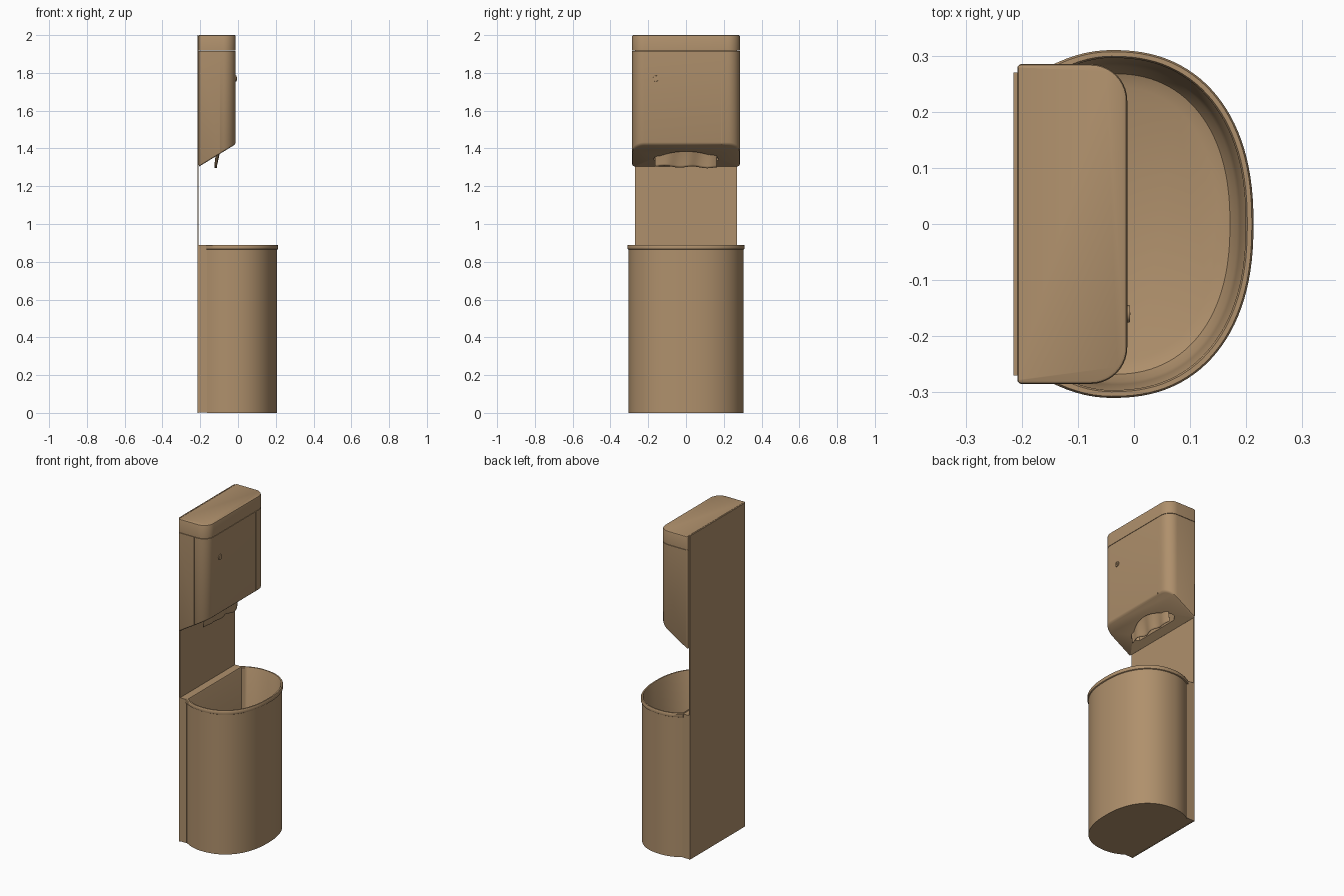
import bpy, bmesh, math

if "Cube" in bpy.data.objects:
    bpy.data.objects.remove(bpy.data.objects["Cube"])

tan = bpy.data.materials.new("tan_plastic")
tan.diffuse_color = (0.43, 0.28, 0.15, 1)
tan.use_nodes = True
tan.node_tree.nodes["Principled BSDF"].inputs["Base Color"].default_value = tan.diffuse_color


def finish(name, bm, smooth=True):
    bmesh.ops.recalc_face_normals(bm, faces=bm.faces)
    me = bpy.data.meshes.new(name)
    bm.to_mesh(me)
    bm.free()
    ob = bpy.data.objects.new(name, me)
    bpy.context.collection.objects.link(ob)
    me.materials.append(tan)
    if smooth:
        shade(ob)
    return ob


def shade(ob):
    bpy.ops.object.select_all(action='DESELECT')
    ob.select_set(True)
    bpy.context.view_layer.objects.active = ob
    bpy.ops.object.shade_smooth_by_angle(angle=math.radians(35))


def loft(name, rings, smooth=True):
    bm = bmesh.new()
    loops = [[bm.verts.new(p) for p in r] for r in rings]
    n = len(loops[0])
    for a, b in zip(loops, loops[1:]):
        for i in range(n):
            j = (i + 1) % n
            bm.faces.new((a[i], a[j], b[j], b[i]))
    bm.faces.new(loops[0])
    bm.faces.new(loops[-1])
    return finish(name, bm, smooth)


def box(name, x0, x1, y0, y1, z0, z1):
    base = [(x0, y0), (x1, y0), (x1, y1), (x0, y1)]
    return loft(name, [[(x, y, z) for x, y in base] for z in (z0, z1)], False)


def cut(target, cutter):
    cutter.hide_render = True
    m = target.modifiers.new("cut", 'BOOLEAN')
    m.operation, m.object, m.solver = 'DIFFERENCE', cutter, 'EXACT'
    bpy.context.view_layer.objects.active = target
    bpy.ops.object.modifier_apply(modifier=m.name)
    bpy.data.objects.remove(cutter)


def case_outline(d):
    # rounded rectangle, large radius on the exposed corners
    x0, x1, w = -0.208 + d * 0.3, -0.012 - d, 0.285 - d
    pts = []
    for sx, sy, a0, r in ((1, 1, 0, .065), (-1, 1, 90, .008),
                          (-1, -1, 180, .008), (1, -1, 270, .065)):
        r = max(r - d, 0.002)
        cx = x1 - r if sx > 0 else x0 + r
        for i in range(11):
            a = math.radians(a0 + 9 * i)
            pts.append((cx + r * math.cos(a), sy * (w - r) + r * math.sin(a)))
    return pts


def bin_outline(d):
    # D shape: superelliptic front, gently narrowing back
    a, b, cx, back, e = 0.253 - d, 0.31 - d, -0.04, -0.17 + d, 2 / 2.3
    half = [(cx + a * math.cos(t) ** e, b * math.sin(t) ** e)
            for t in [math.pi / 2 * i / 28 for i in range(28)]]
    for i in range(9):
        s = i / 8
        half.append((cx + (back - cx) * s, b - 0.04 * s * s))
    return half + [(x, -y) for x, y in reversed(half[1:])]


def slope(x):
    return 1.303 + (x + 0.208) * 0.61


# wall plate
box("back_plate", -0.215, -0.208, -0.27, 0.27, 0, 2)

# dispenser: top cap, then sloped body separated by a fine seam
loft("dispenser_cap", [[(x, y, z) for x, y in case_outline(d)]
                       for d, z in ((0, 1.918), (0, 1.993), (.002, 1.998), (.006, 2.0))])
body_rings = [[(x, y, slope(x)) for x, y in case_outline(.01)],
              [(x, y, slope(x) + .003) for x, y in case_outline(.003)],
              [(x, y, slope(x) + .01) for x, y in case_outline(0)],
              [(x, y, 1.9155) for x, y in case_outline(0)]]
body = loft("dispenser_body", body_rings, False)

# arched towel opening in the sloping underside
arch = [(-0.165, -0.15), (-0.15, -0.17)]
for i in range(25):
    y = -0.17 + 0.34 * i / 24
    arch.append((-0.135 + 0.06 * (1 - (y / 0.17) ** 2), y))
arch += [(-0.15, 0.172), (-0.165, 0.15)]
cut(body, loft("opening_cutter", [[(x, y, z) for x, y in arch] for z in (1.2, 1.5)], False))

# door seams on the front and side
cut(body, box("front_seam_cutter", -0.016, 0.01, 0.1885, 0.1915, 1.38, 1.93))
cut(body, box("side_seam_cutter", -0.1015, -0.0985, -0.3, -0.281, 1.3, 1.93))
shade(body)

# lock button
bm = bmesh.new()
bmesh.ops.create_cone(bm, cap_ends=True, segments=24, radius1=.017, radius2=.015, depth=.012)
for v in bm.verts:
    x, y, z = v.co
    v.co = (-0.013 + z, y - 0.16, x + 1.77)
finish("lock", bm)
box("lock_slot", -0.0075, -0.0062, -0.162, -0.158, 1.761, 1.779)

# rumpled paper towel hanging from the opening
bm = bmesh.new()
NU, NV = 40, 12
grid = []
for j in range(NV + 1):
    t = j / NV
    row = []
    for i in range(NU + 1):
        u = -1 + 2 * i / NU
        x = -0.075 - 0.045 * t ** 0.7 - 0.022 * u * u * (1 - t)
        x += 0.006 * math.sin(u * 9 + t) * (0.4 + 0.6 * t)
        z = 1.44 - 0.138 * t + t * (0.004 * math.sin(u * 7) - 0.004 * u)
        row.append(bm.verts.new((x, u * 0.163, z)))
    grid.append(row)
for a, b in zip(grid, grid[1:]):
    for i in range(NU):
        bm.faces.new((a[i], a[i + 1], b[i + 1], b[i]))
towel = finish("paper_towel", bm)
sol = towel.modifiers.new("thickness", 'SOLIDIFY')
sol.thickness = 0.002

# waste bin with rolled rim and rounded hollow interior
profile = ((.006, 0), (.006, .864), (.001, .867), (0, .87), (0, .885), (.003, .89),
           (.011, .89), (.014, .885), (.024, .1), (.029, .065), (.042, .04), (.065, .03))
loft("waste_bin", [[(x, y, z) for x, y in bin_outline(d)] for d, z in profile])
box("bin_mount", -0.208, -0.163, -0.268, 0.268, 0.001, 0.888)
